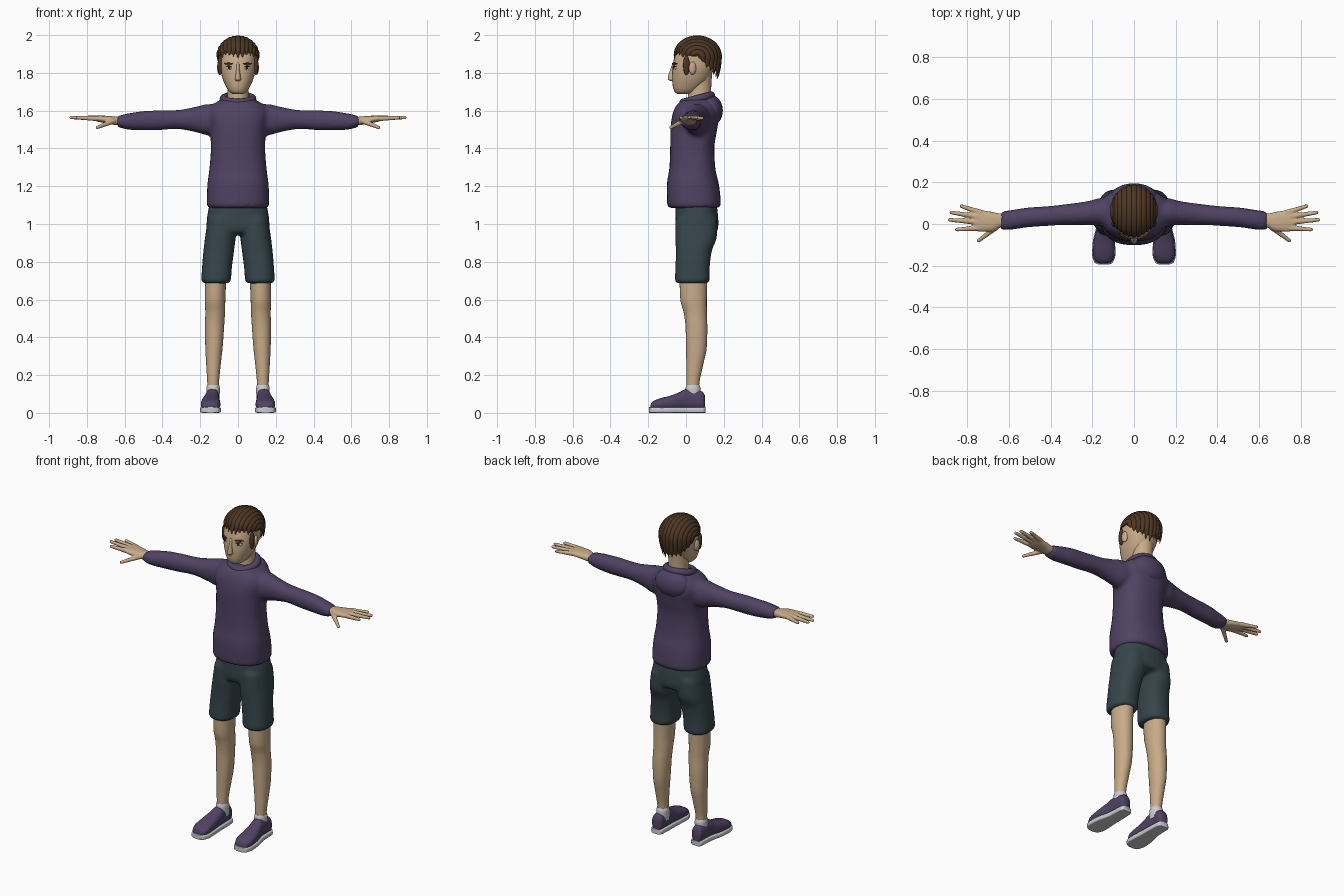
import bpy, bmesh, math, random
from mathutils import Matrix, Vector

random.seed(4)
if "Cube" in bpy.data.objects:
    bpy.data.objects.remove(bpy.data.objects["Cube"], do_unlink=True)


def material(name, r, g, b):
    mat = bpy.data.materials.new(name)
    mat.use_nodes = True
    mat.diffuse_color = (r, g, b, 1)
    shader = mat.node_tree.nodes["Principled BSDF"]
    shader.inputs["Base Color"].default_value = (r, g, b, 1)
    shader.inputs["Roughness"].default_value = 0.8
    return mat


SKIN = material("warm skin", 0.58, 0.41, 0.25)
PURPLE = material("purple cloth", 0.08, 0.055, 0.125)
SLATE = material("slate cloth", 0.036, 0.06, 0.07)
BROWN = material("brown hair", 0.075, 0.037, 0.017)
PALE = material("pale grey", 0.6, 0.6, 0.62)
DARK = material("dark eye", 0.015, 0.012, 0.01)


def finish(obj, mat, angle=50):
    obj.data.materials.append(mat)
    for face in obj.data.polygons:
        face.use_smooth = True
    obj.data.set_sharp_from_angle(angle=math.radians(angle))
    return obj


def build(name, bm, mat, voxel=0, smooth=4):
    """Turn a bmesh into an object, optionally fusing its overlapping solids."""
    bmesh.ops.recalc_face_normals(bm, faces=bm.faces)
    mesh = bpy.data.meshes.new(name)
    bm.to_mesh(mesh)
    bm.free()
    obj = bpy.data.objects.new(name, mesh)
    bpy.context.scene.collection.objects.link(obj)
    finish(obj, mat)
    if voxel:
        fuse = obj.modifiers.new("fuse", 'REMESH')
        fuse.mode = 'VOXEL'
        fuse.voxel_size = voxel
        fuse.use_smooth_shade = True
        relax = obj.modifiers.new("relax", 'SMOOTH')
        relax.factor = 0.5
        relax.iterations = smooth
    return obj


def refine(stations, steps=4):
    """Add in-between stations on a monotone curve that never overshoots."""
    secants = [[(b - a) / (q[0] - p[0]) for a, b in zip(p, q)]
               for p, q in zip(stations, stations[1:])]
    slopes = [secants[0]]
    for s, t in zip(secants, secants[1:]):
        slopes.append([2 * a * b / (a + b) if a * b > 0 else 0 for a, b in zip(s, t)])
    slopes.append(secants[-1])
    out = []
    for i, (p, q) in enumerate(zip(stations, stations[1:])):
        h = q[0] - p[0]
        for k in range(steps):
            t = k / steps
            out.append([(1 + 2 * t) * (1 - t) ** 2 * a + t * (1 - t) ** 2 * h * m
                        + t * t * (3 - 2 * t) * b + t * t * (t - 1) * h * n
                        for a, b, m, n in zip(p, q, slopes[i], slopes[i + 1])])
    return out + [list(stations[-1])]


def skin_rings(bm, rings):
    """Bridge closed rings of points and cap both ends."""
    rows = [[bm.verts.new(p) for p in ring] for ring in rings]
    for a, b in zip(rows, rows[1:]):
        for i in range(len(a)):
            j = (i + 1) % len(a)
            bm.faces.new((a[i], a[j], b[j], b[i]))
    bm.faces.new(rows[0])
    bm.faces.new(rows[-1])


def loft(bm, axis, stations, side=1, power=2.4, n=28):
    """Stations are (position, low u, high u, low v, high v) along an axis."""
    rings = []
    for t, u0, u1, v0, v1 in refine(stations):
        ring = []
        for i in range(n):
            a = math.tau * i / n
            c, s = math.cos(a), math.sin(a)
            u = (u0 + u1) / 2 + (u1 - u0) / 2 * math.copysign(abs(c) ** (2 / power), c)
            v = (v0 + v1) / 2 + (v1 - v0) / 2 * math.copysign(abs(s) ** (2 / power), s)
            x, y, z = {'x': (t, u, v), 'y': (u, t, v), 'z': (u, v, t)}[axis]
            ring.append((x * side, y, z))
        rings.append(ring)
    skin_rings(bm, rings)


def centred(rows):
    return [(z, -half, half, front, back) for z, half, front, back in rows]


def ellipsoid(name, mat, centre, radii, turn=0):
    bm = bmesh.new()
    bmesh.ops.create_uvsphere(bm, u_segments=24, v_segments=16, radius=1)
    bm.transform(Matrix.Translation(centre) @ Matrix.Rotation(turn, 4, 'Z')
                 @ Matrix.Diagonal((*radii, 1)))
    return build(name, bm, mat)


SIDES = (("left", 1), ("right", -1))

# Hoodie: body and sleeves fused together
sleeve = [(.08, -.02, .13, 1.47, 1.63), (.16, -.01, .125, 1.47, 1.635),
          (.22, -.005, .11, 1.485, 1.622), (.33, -.005, .095, 1.503, 1.603),
          (.42, -.01, .085, 1.497, 1.602), (.5, -.015, .08, 1.496, 1.598),
          (.57, -.025, .07, 1.498, 1.588), (.62, -.03, .063, 1.508, 1.577),
          (.64, -.025, .055, 1.515, 1.57)]
bm = bmesh.new()
loft(bm, 'z', centred([
    (1.085, .155, -.09, .172), (1.1, .166, -.1, .185), (1.2, .163, -.102, .176),
    (1.3, .151, -.088, .155), (1.4, .144, -.084, .15), (1.5, .147, -.083, .165),
    (1.58, .165, -.072, .175), (1.62, .15, -.056, .17), (1.645, .115, -.036, .16),
    (1.665, .08, -.01, .14)]))
for _, side in SIDES:
    loft(bm, 'x', sleeve, side, 2.1)
build("hoodie", bm, PURPLE, .012)

# Collar roll and the hood resting on the back
bpy.ops.mesh.primitive_torus_add(major_segments=40, minor_segments=14, major_radius=.076,
                                 minor_radius=.021, location=(0, .06, 1.662),
                                 rotation=(math.radians(14), 0, 0))
bpy.context.object.name = "collar"
finish(bpy.context.object, PURPLE)
ellipsoid("hood", PURPLE, (0, .125, 1.6), (.115, .07, .085))

# Shorts: hips and two trouser legs fused together
bm = bmesh.new()
loft(bm, 'z', centred([(.945, .1, -.02, .12), (.96, .165, -.05, .165),
                       (1.0, .167, -.057, .172), (1.13, .147, -.055, .16)]))
for _, side in SIDES:
    loft(bm, 'z', [(.686, .05, .182, -.046, .113), (.7, .037, .195, -.059, .126),
                   (.75, .034, .192, -.057, .125), (.85, .022, .184, -.054, .135),
                   (.94, .012, .173, -.057, .165), (1.03, .012, .16, -.055, .165)], side)
build("shorts", bm, SLATE, .011)

# Shoe outline, shared by the upper and the sole
shoe = [(-.189, .125, .165, .02, .04), (-.18, .106, .185, .015, .058),
        (-.14, .093, .197, .015, .076), (-.08, .095, .193, .015, .092),
        (-.03, .098, .181, .015, .112), (0, .098, .175, .015, .126),
        (.05, .1, .172, .015, .121), (.088, .103, .17, .015, .112),
        (.1, .115, .16, .02, .092)]

for label, side in SIDES:
    # Bare leg, sock and shoe
    bm = bmesh.new()
    loft(bm, 'z', [(.1, .102, .16, .004, .068), (.15, .101, .162, .003, .07),
                   (.25, .092, .168, .002, .09), (.35, .081, .173, 0, .11),
                   (.45, .074, .175, -.002, .113), (.53, .069, .173, -.012, .11),
                   (.6, .067, .176, -.03, .11), (.72, .062, .174, -.035, .113)], side, 2.1)
    build(label + "_leg", bm, SKIN)
    bm = bmesh.new()
    loft(bm, 'z', [(.07, .098, .167, -.006, .078), (.13, .096, .167, -.003, .077),
                   (.147, .1, .163, .002, .071)], side, 2.1)
    build(label + "_sock", bm, PALE)
    bm = bmesh.new()
    loft(bm, 'y', shoe, side, 2.5)
    build(label + "_shoe", bm, PURPLE)
    bm = bmesh.new()
    loft(bm, 'y', [(y * 1.03, a - .004, b + .004, 0, .03) for y, a, b, _, _ in shoe], side, 6)
    build(label + "_sole", bm, PALE)

    # Hand: palm with tapered fingers
    bm = bmesh.new()
    loft(bm, 'x', [(.6, -.01, .048, 1.525, 1.565), (.64, -.017, .05, 1.523, 1.568),
                   (.68, -.035, .058, 1.53, 1.572), (.74, -.037, .066, 1.541, 1.574),
                   (.768, -.027, .058, 1.55, 1.571)], side)
    fingers = [((.73, .053, 1.558), (.828, .086, 1.56)), ((.74, .034, 1.56), (.876, .055, 1.563)),
               ((.74, .008, 1.56), (.884, .02, 1.564)), ((.74, -.019, 1.558), (.85, -.027, 1.562)),
               ((.66, -.015, 1.545), (.745, -.08, 1.511))]
    for base, tip in fingers:
        flip = Vector((side, 1, 1))
        a, b = Vector(base) * flip, Vector(tip) * flip
        turn = (b - a).to_track_quat('Z', 'Y').to_matrix().to_4x4()
        bmesh.ops.create_cone(bm, cap_ends=True, segments=12, radius1=.0145, radius2=.009,
                              depth=(b - a).length, matrix=Matrix.Translation((a + b) / 2) @ turn)
        bmesh.ops.create_icosphere(bm, subdivisions=2, radius=.009, matrix=Matrix.Translation(b))
    build(label + "_hand", bm, SKIN, .0045, 2)

    # Ear, sideburn, eye and brow
    ellipsoid(label + "_ear", SKIN, (side * .098, .035, 1.825), (.012, .02, .034), side * .3)
    ellipsoid(label + "_sideburn", BROWN, (side * .095, .002, 1.84), (.013, .017, .052))
    tilt = side * math.radians(30)
    ellipsoid(label + "_eye", PALE, (side * .049, -.059, 1.826), (.018, .004, .009), tilt)
    ellipsoid(label + "_pupil", DARK, (side * .047, -.0625, 1.827), (.009, .003, .008), tilt)
    ellipsoid(label + "_lash", DARK, (side * .049, -.061, 1.835), (.02, .004, .003), tilt)
    ellipsoid(label + "_brow", BROWN, (side * .05, -.06, 1.849), (.027, .005, .005), tilt)

# Head, neck and nose
bm = bmesh.new()
loft(bm, 'z', centred([
    (1.688, .028, -.045, .02), (1.7, .046, -.06, .05), (1.73, .065, -.07, .09),
    (1.78, .085, -.074, .13), (1.84, .097, -.07, .152), (1.9, .097, -.056, .158),
    (1.95, .072, -.02, .14), (1.98, .035, .02, .1)]), power=2.3)
build("head", bm, SKIN)
bm = bmesh.new()
loft(bm, 'z', centred([(1.62, .062, .005, .14), (1.7, .055, .012, .133),
                       (1.82, .06, .015, .14)]), power=2)
build("neck", bm, SKIN)
bm = bmesh.new()
loft(bm, 'z', centred([(1.757, .01, -.082, -.05), (1.766, .016, -.096, -.05),
                       (1.78, .014, -.095, -.05), (1.81, .01, -.086, -.05),
                       (1.855, .008, -.07, -.05)]), power=2)
build("nose", bm, SKIN)


def scalp(a, t, scale=1.0):
    """Point on the scalp: a runs ear to ear, t from the forehead over to the nape."""
    a, t = math.radians(a), math.radians(t)
    ring = math.cos(a) * scale
    if t <= math.pi:
        y, z = -.122 * math.cos(t), .106 * math.sin(t)
    else:
        y, z = .122 * math.cos((t - math.pi) * .6), .16 * math.sin(t)
    return (.108 * math.sin(a) * scale, .06 + ring * y, 1.885 + ring * z)


# Hair base under the locks
bm = bmesh.new()
rows = [[bm.verts.new(scalp(-88 + 11 * i, 8 + 9 * j, .985)) for j in range(24)] for i in range(17)]
for a, b in zip(rows, rows[1:]):
    for j in range(23):
        bm.faces.new((a[j], a[j + 1], b[j + 1], b[j]))
build("hair_base", bm, BROWN)

# Swept-back locks with pointed, uneven ends
bm = bmesh.new()
LOCKS, STEPS = 13, 26
for i in range(LOCKS):
    lane = -76 + 152 * i / (LOCKS - 1)
    start, end = random.uniform(-6, 8), random.uniform(218, 230)
    rings = []
    for k in range(STEPS + 1):
        f = k / STEPS
        width = max(.12, min(1, f * 6, (1 - f) * 5) ** .6)
        t = start + (end - start) * f
        rings.append([scalp(lane + 8.5 * width * math.cos(q), t, 1 + .075 * width * math.sin(q))
                      for q in (math.tau * m / 10 for m in range(10))])
    skin_rings(bm, rings)
build("hair_locks", bm, BROWN)
